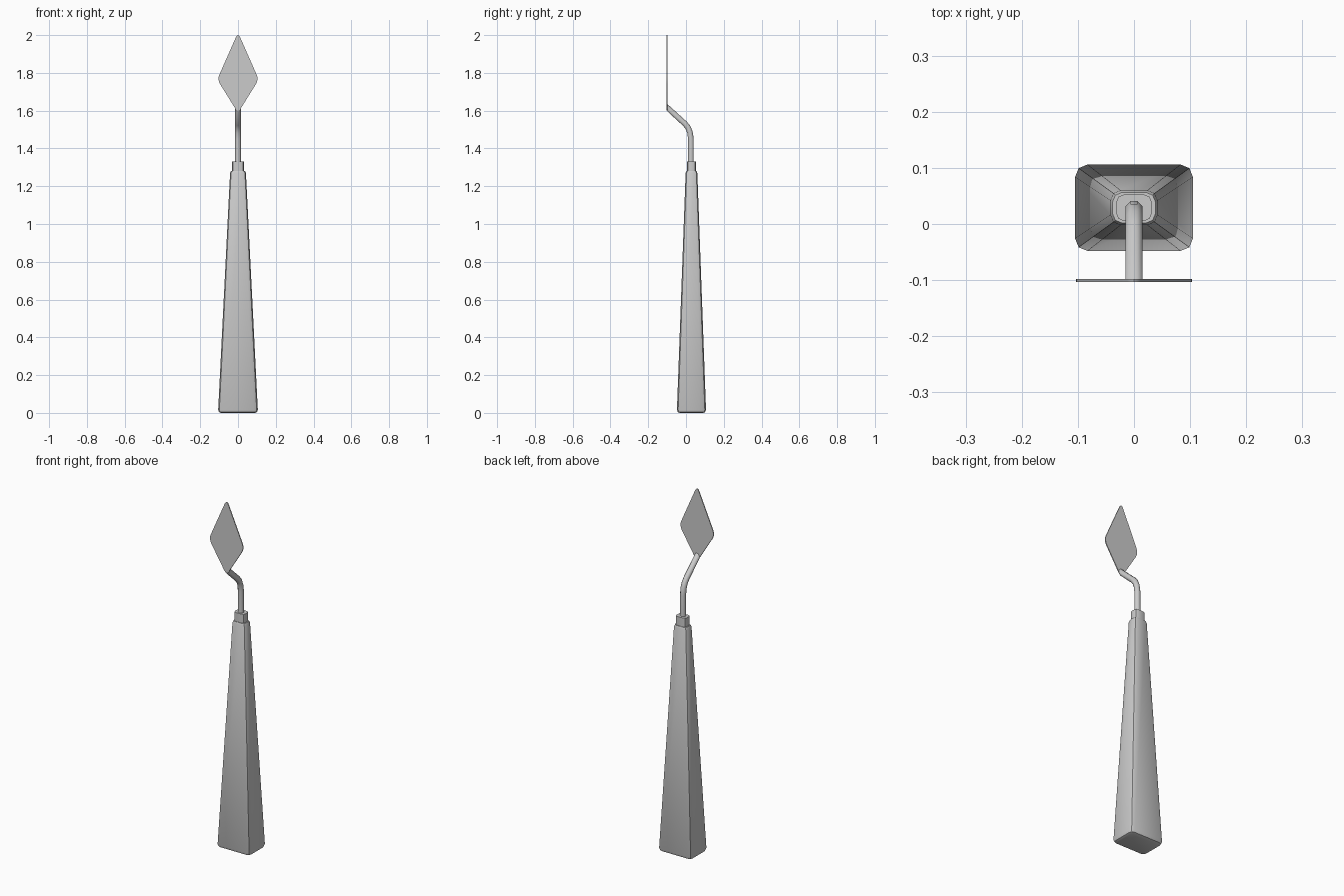
import bpy, bmesh, math
from mathutils import Vector

if "Cube" in bpy.data.objects:
    bpy.data.objects.remove(bpy.data.objects["Cube"])


def loft(name, rings, angle=30):
    """Skin a list of equal-length point rings and cap both ends."""
    bm = bmesh.new()
    loops = [[bm.verts.new(p) for p in ring] for ring in rings]
    for a, b in zip(loops, loops[1:]):
        n = len(a)
        for i in range(n):
            j = (i + 1) % n
            bm.faces.new((a[i], a[j], b[j], b[i]))
    bm.faces.new(loops[0][::-1])
    bm.faces.new(loops[-1])
    bmesh.ops.recalc_face_normals(bm, faces=bm.faces)
    mesh = bpy.data.meshes.new(name)
    bm.to_mesh(mesh)
    bm.free()
    obj = bpy.data.objects.new(name, mesh)
    bpy.context.collection.objects.link(obj)
    bpy.context.view_layer.objects.active = obj
    obj.select_set(True)
    bpy.ops.object.shade_smooth_by_angle(angle=math.radians(angle))
    obj.select_set(False)
    return obj


CY = 0.029  # handle axis in y


def rounded_rect(hx, hy, r, z):
    """Rectangle ring with two-segment rounded corners."""
    pts = []
    for k, (sx, sy) in enumerate([(1, 1), (-1, 1), (-1, -1), (1, -1)]):
        for s in range(3):
            a = math.radians(90 * k + 45 * s)
            pts.append((sx * (hx - r) + r * math.cos(a),
                        CY + sy * (hy - r) + r * math.sin(a), z))
    return pts


# Tapered handle with softened ends
loft("handle", [rounded_rect(*s) for s in [
    (0.090, 0.062, 0.012, 0.0), (0.100, 0.072, 0.018, 0.004),
    (0.105, 0.077, 0.022, 0.016), (0.042, 0.031, 0.018, 1.270),
    (0.038, 0.027, 0.016, 1.280)]])

# Ferrule collar
loft("ferrule", [rounded_rect(0.032, 0.024, 0.015, z) for z in (1.27, 1.33)])


def rod_ring(y, z, tilt, r):
    """Eight-sided ring in a plane tilted back about x."""
    t = math.radians(tilt)
    ring = []
    for i in range(8):
        a = math.tau * (i + 0.5) / 8
        d = r * math.sin(a)
        ring.append((0.016 * math.cos(a), y + d * math.cos(t), z + d * math.sin(t)))
    return ring


# Bent neck, cut off vertically where it meets the blade
loft("neck", [rod_ring(*s) for s in [
    (0.026, 1.32, 0, 0.016), (0.026, 1.45, 3, 0.016), (0.021, 1.485, 15, 0.016),
    (0.010, 1.512, 30, 0.016), (-0.006, 1.531, 44, 0.016),
    (-0.099, 1.616, 90, 0.021)]], 50)


def round_corners(corners, cut, steps=4):
    """Replace each polygon corner with a short quadratic curve."""
    pts = []
    for i, p in enumerate(corners):
        a = p + (corners[i - 1] - p).normalized() * cut
        b = p + (corners[(i + 1) % len(corners)] - p).normalized() * cut
        for s in range(steps + 1):
            t = s / steps
            pts.append(a * (1 - t) ** 2 + p * 2 * t * (1 - t) + b * t * t)
    return pts


# Thin diamond blade
diamond = [Vector(c) for c in [(0, 1.588), (0.110, 1.765), (0, 2.014), (-0.110, 1.765)]]
outline = round_corners(diamond, 0.03)
loft("blade", [[(p.x, y, p.y) for p in outline] for y in (-0.103, -0.098)])
